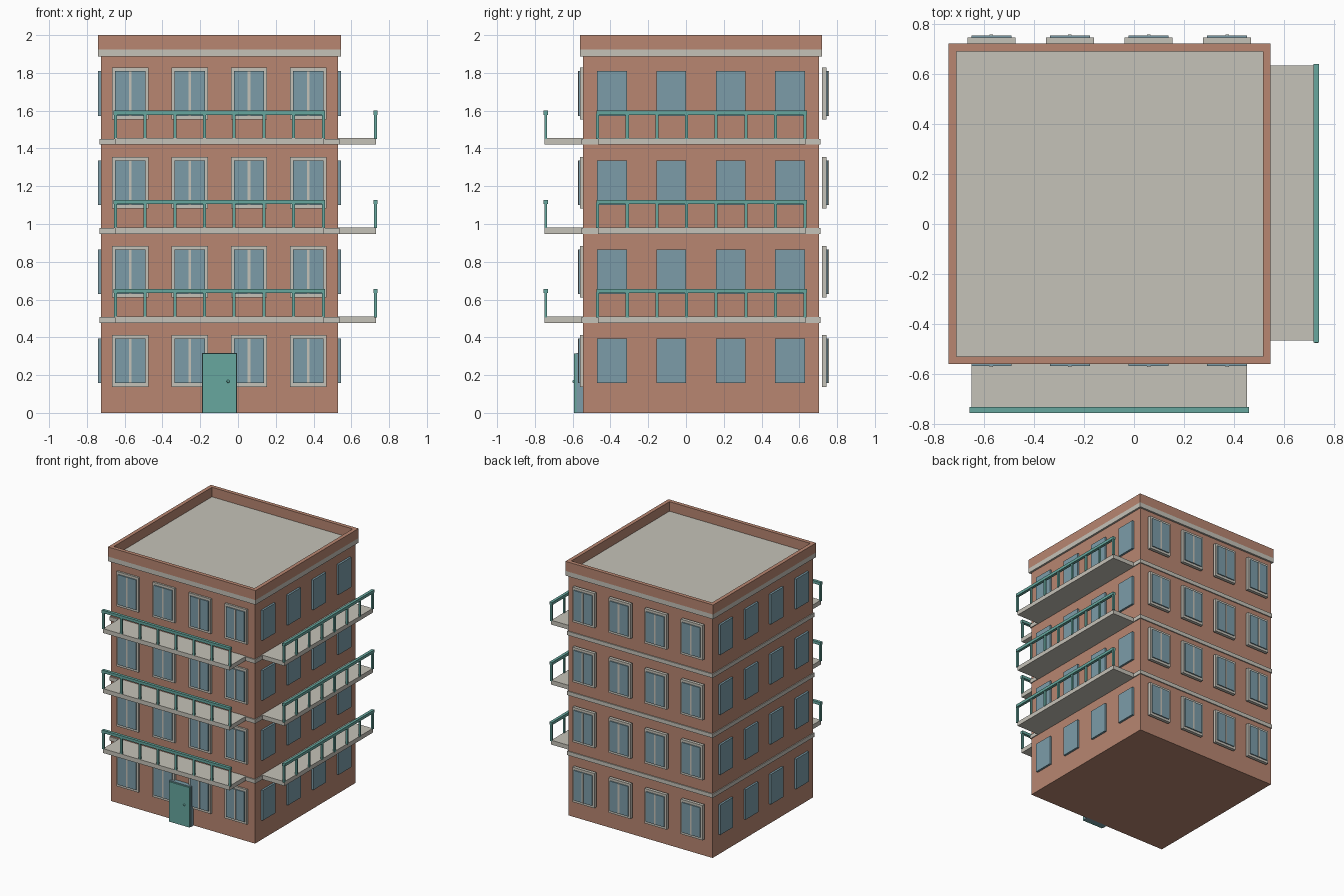
import bpy, bmesh

cube = bpy.data.objects.get("Cube")
if cube:
    bpy.data.objects.remove(cube, do_unlink=True)


def material(name, rgb):
    m = bpy.data.materials.new(name)
    m.use_nodes = True
    m.diffuse_color = (*rgb, 1)
    m.node_tree.nodes["Principled BSDF"].inputs["Base Color"].default_value = (*rgb, 1)
    return m


brick = material("terracotta brick", (0.48, 0.24, 0.165))
stone = material("pale stone", (0.56, 0.54, 0.48))
glass = material("blue glass", (0.2, 0.335, 0.395))
teal = material("teal paint", (0.135, 0.39, 0.345))


def boxes(name, mat, extents):
    """One object made of boxes, each given as (x range, y range, z range)."""
    bm = bmesh.new()
    for ranges in extents:
        geo = bmesh.ops.create_cube(bm, size=1)
        for v in geo["verts"]:
            for i, (lo, hi) in enumerate(ranges):
                v.co[i] = hi if v.co[i] > 0 else lo
    mesh = bpy.data.meshes.new(name)
    bm.to_mesh(mesh)
    bm.free()
    mesh.materials.append(mat)
    obj = bpy.data.objects.new(name, mesh)
    bpy.context.collection.objects.link(obj)
    return obj


def around(c, half):
    return (c - half, c + half)


# Body, cornice and hollow parapet
X, Y = (-0.725, 0.53), (-0.545, 0.705)
grow = lambda r, d: (r[0] - d, r[1] + d)
PX, PY = grow(X, 0.015), grow(Y, 0.015)
IX, IY = grow(PX, -0.03), grow(PY, -0.03)
boxes("building_body", brick, [(X, Y, (0, 1.89))])
boxes("cornice_and_roof", stone, [(PX, PY, (1.888, 1.925))])
top = (1.925, 2.0)
boxes("parapet", brick, [
    (PX, (PY[0], IY[0]), top), (PX, (IY[1], PY[1]), top),
    ((PX[0], IX[0]), IY, top), ((IX[1], PX[1]), IY, top)])

# Windows: framed pairs on front and back, plain panes on the sides
STOREY = 0.472
front_x = [-0.57 + 0.314 * i for i in range(4)]
side_y = [-0.392 + 0.3143 * i for i in range(4)]
frames, panes, bars, side_panes = [], [], [], []
for floor in range(4):
    z = 0.275 + STOREY * floor
    for x in front_x:
        for wall, s in ((-0.535, -1), (0.72, 1)):
            span = lambda a, b: tuple(sorted((wall + s * a, wall + s * b)))
            frames.append((around(x, 0.096), span(0, 0.025), around(z, 0.137)))
            panes.append((around(x, 0.08), span(0.02, 0.033), around(z, 0.118)))
            bars.append((around(x, 0.007), span(0.03, 0.036), around(z, 0.118)))
    for y in side_y:
        for wall in X:
            side_panes.append((around(wall, 0.016), around(y, 0.079), around(z, 0.118)))
boxes("window_frames", stone, frames)
boxes("window_panes", glass, panes)
boxes("window_bars", stone, bars)
boxes("side_window_panes", glass, side_panes)

# Floor bands, balconies and railings
bands, slabs, rails, posts = [], [], [], []
for floor in range(1, 4):
    z = 0.004 + STOREY * floor
    bands.append((grow(X, 0.007), grow(Y, 0.008), (z, z + 0.031)))
    slab_z, rail_z, post_z = (z, z + 0.034), (z + 0.158, z + 0.18), (z + 0.03, z + 0.165)
    slabs.append(((-0.65, 0.452), (-0.75, -0.5), slab_z))
    slabs.append(((0.5, 0.73), (-0.465, 0.633), slab_z))
    rails.append(((-0.658, 0.46), (-0.754, -0.731), rail_z))
    rails.append(((0.717, 0.739), (-0.474, 0.64), rail_z))
    for i in range(8):
        posts.append((around(-0.649 + 0.1572 * i, 0.008), around(-0.743, 0.007), post_z))
        posts.append((around(0.728, 0.007), around(-0.468 + 0.157 * i, 0.008), post_z))
boxes("floor_bands", stone, bands)
boxes("balcony_slabs", stone, slabs)
boxes("balcony_rails", teal, rails)
boxes("balcony_posts", teal, posts)

# Entrance door with knob
boxes("door_frame", glass, [((-0.191, -0.004), (-0.58, -0.54), (0, 0.318))])
boxes("door_leaf", teal, [((-0.187, -0.008), (-0.592, -0.575), (0, 0.314))])
bpy.ops.mesh.primitive_uv_sphere_add(segments=12, ring_count=8, radius=0.008,
                                     location=(-0.052, -0.594, 0.167))
knob = bpy.context.object
knob.name = "door_knob"
knob.data.materials.append(teal)
bpy.ops.object.shade_smooth_by_angle()
